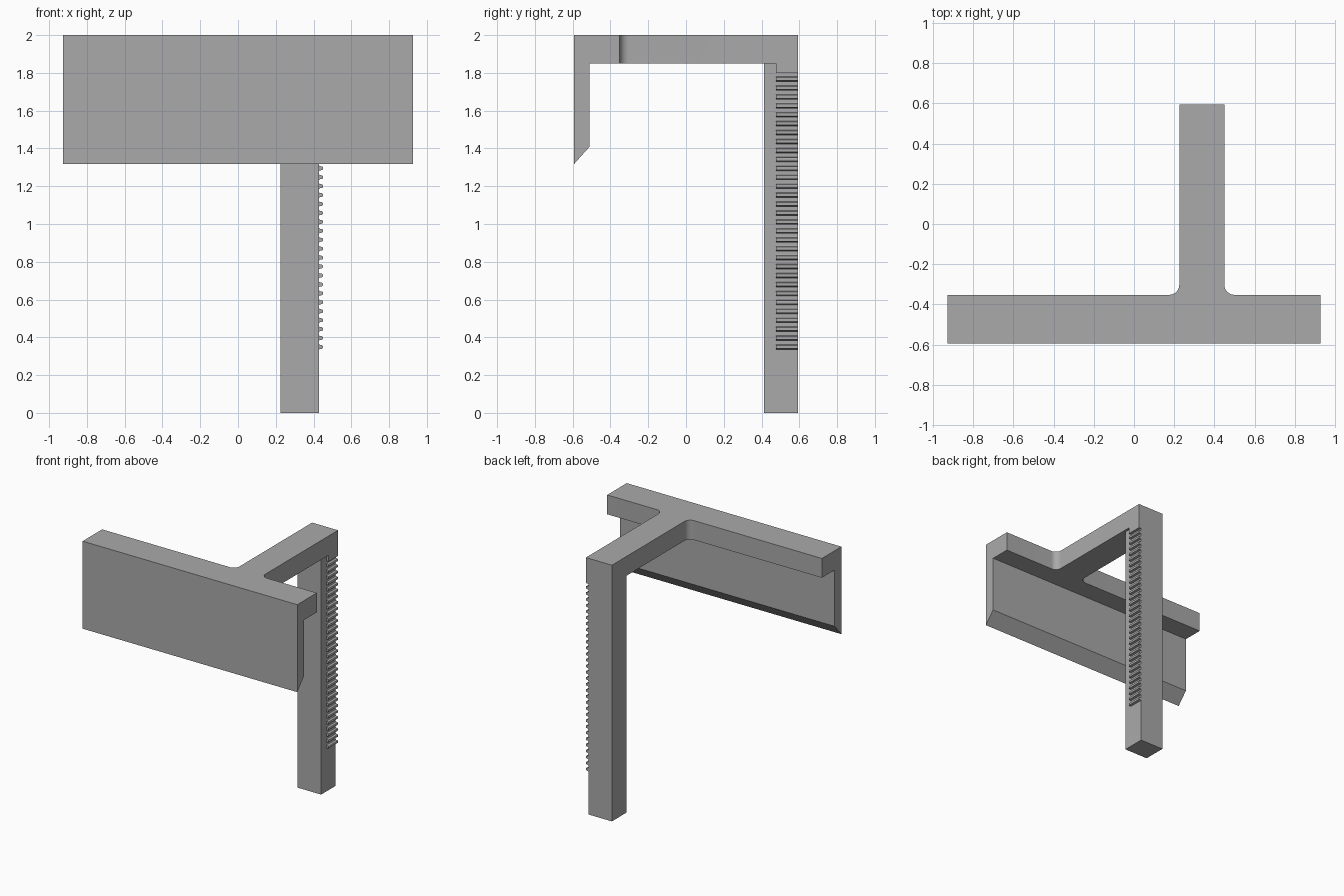
import bpy, bmesh, math
from mathutils import Vector

if "Cube" in bpy.data.objects:
    bpy.data.objects.remove(bpy.data.objects["Cube"], do_unlink=True)

grey = bpy.data.materials.new("plain grey")
grey.use_nodes = True
COLOUR = (0.40, 0.40, 0.40, 1)
grey.diffuse_color = COLOUR
grey.node_tree.nodes["Principled BSDF"].inputs["Base Color"].default_value = COLOUR


def prism(name, outlines, sweep):
    """Extrude closed 3D outlines along the sweep vector into one mesh object."""
    bm = bmesh.new()
    for outline in outlines:
        face = bm.faces.new([bm.verts.new(p) for p in outline])
        ext = bmesh.ops.extrude_face_region(bm, geom=[face])
        moved = [v for v in ext["geom"] if isinstance(v, bmesh.types.BMVert)]
        bmesh.ops.translate(bm, vec=Vector(sweep), verts=moved)
    # extruding keeps the starting face as the second cap
    bmesh.ops.recalc_face_normals(bm, faces=bm.faces)
    mesh = bpy.data.meshes.new(name)
    bm.to_mesh(mesh)
    bm.free()
    mesh.materials.append(grey)
    obj = bpy.data.objects.new(name, mesh)
    bpy.context.collection.objects.link(obj)
    return obj


def box(name, x0, x1, y0, y1, z0, z1):
    ring = [(x0, y0, z0), (x1, y0, z0), (x1, y1, z0), (x0, y1, z0)]
    return prism(name, [ring], (0, 0, z1 - z0))


def activate(obj):
    bpy.ops.object.select_all(action="DESELECT")
    obj.select_set(True)
    bpy.context.view_layer.objects.active = obj


W, D, TOP, SHELF = 0.927, 0.593, 2.0, 1.849   # half width, half depth, shelf heights
STEM_L, STEM_R, LEG_R = 0.225, 0.449, 0.429   # arm and leg sides
SHELF_BACK, FILLET = -0.352, 0.05
TOOTH_Y = 0.476

# Front hook: face plate with bevelled lower edge and the shelf, one section
section = [(-D, 1.317), (-0.51, 1.41), (-0.51, SHELF), (SHELF_BACK, SHELF),
           (SHELF_BACK, TOP), (-D, TOP)]
bracket = prism("bracket", [[(-W, y, z) for y, z in section]], (2 * W, 0, 0))

# Arm reaching back, with rounded inner corners where it meets the shelf
arc = [math.pi / 2 * i / 10 for i in range(11)]
cy = SHELF_BACK + FILLET
right = [(STEM_R + FILLET - FILLET * math.sin(a), cy - FILLET * math.cos(a)) for a in arc]
left = [(STEM_L + STEM_R - x, y) for x, y in reversed(right)]
plan = [(right[0][0], -0.42)] + right + [(STEM_R, D), (STEM_L, D)] + left
plan.append((left[-1][0], -0.42))
arm = prism("arm", [[(x, y, SHELF) for x, y in plan]], (0, 0, TOP - SHELF))

# Long leg and the stop block above the rack
leg = box("leg", STEM_L, LEG_R, 0.413, D, 0, 1.9)
stop_block = box("stop_block", 0.35, STEM_R, TOOTH_Y, D, 1.80, 1.9)

# Fuse the body parts into one solid
for part in (arm, leg, stop_block):
    mod = bracket.modifiers.new("fuse", "BOOLEAN")
    mod.operation, mod.solver, mod.object = "UNION", "EXACT", part
    activate(bracket)
    bpy.ops.object.modifier_apply(modifier=mod.name)
    bpy.data.objects.remove(part, do_unlink=True)

# Merge leftover coplanar faces
bm = bmesh.new()
bm.from_mesh(bracket.data)
bmesh.ops.remove_doubles(bm, verts=bm.verts, dist=1e-5)
bmesh.ops.dissolve_limit(bm, angle_limit=math.radians(0.5), verts=bm.verts, edges=bm.edges)
bm.to_mesh(bracket.data)
bm.free()

# Rack of rounded teeth on the left side of the leg
half = [(-0.004, 0.016), (0, 0.016), (0.002, 0.0125), (0.006, 0.0108), (0.014, 0.0100),
        (0.018, 0.0085), (0.020, 0.0055)]
tooth = half + [(d, -h) for d, h in reversed(half)]
PITCH, FIRST = 0.0473, 0.349
outlines = [[(LEG_R + d, TOOTH_Y, FIRST + PITCH * i + h) for d, h in tooth] for i in range(31)]
teeth = prism("rack_teeth", outlines, (0, D - TOOTH_Y, 0))

for obj in (bracket, teeth):
    activate(obj)
    bpy.ops.object.shade_smooth_by_angle(angle=math.radians(30))
